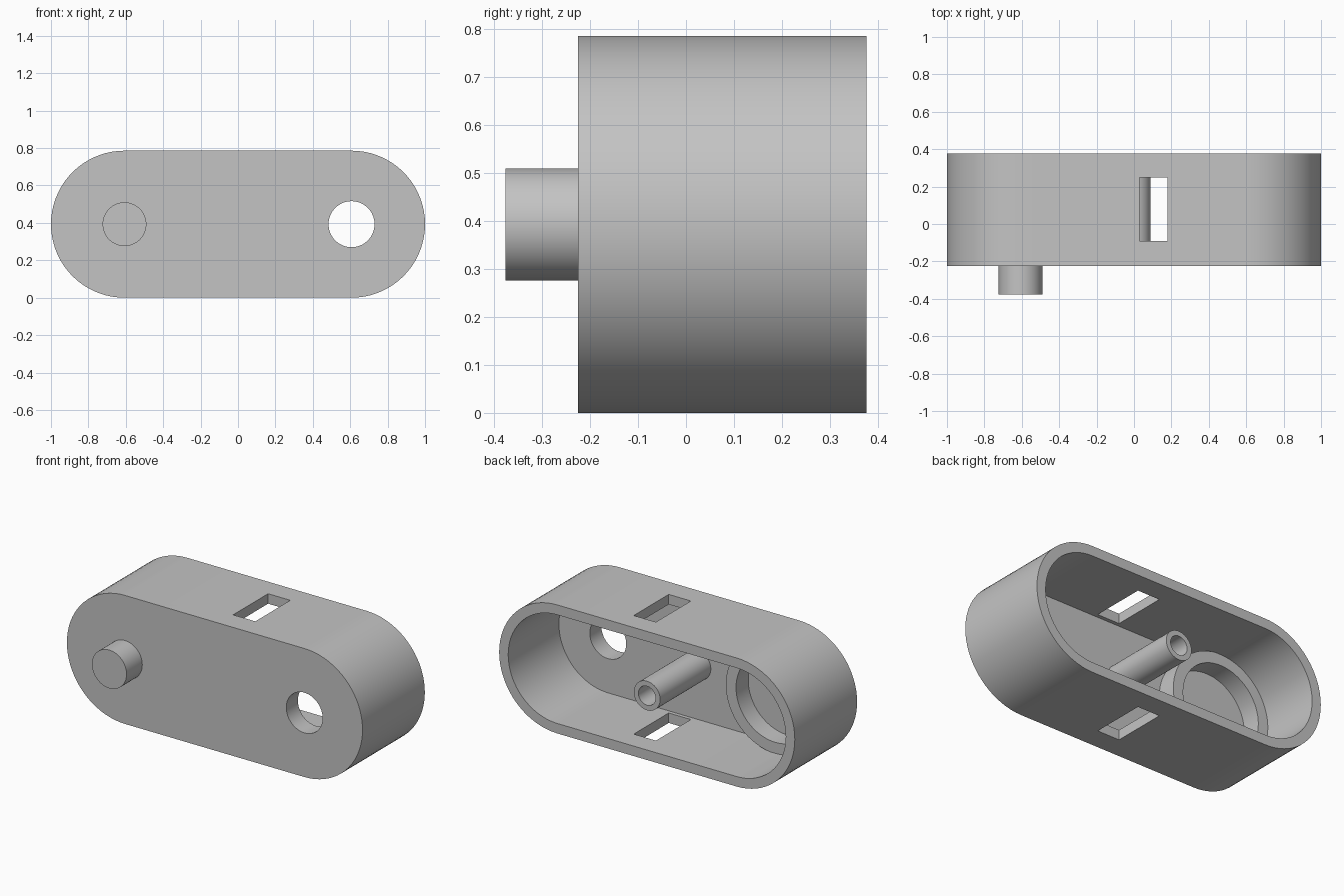
import bpy, bmesh
from math import sin, cos, pi, radians

cube = bpy.data.objects.get("Cube")
if cube:
    bpy.data.objects.remove(cube, do_unlink=True)

# Main dimensions
END_X, MID_Z = 0.607, 0.393
OUTER_R, INNER_R = 0.393, 0.332
FRONT, FLOOR, BACK = -0.225, -0.113, 0.377

grey = bpy.data.materials.new("plain_grey")
grey.use_nodes = True
grey.diffuse_color = (0.55, 0.55, 0.55, 1)
grey.node_tree.nodes["Principled BSDF"].inputs["Base Color"].default_value = (0.55, 0.55, 0.55, 1)


def capsule(half, r, n=36):
    """Outline in x and z: two half circles joined by straight sides."""
    points = []
    for side in (1, -1):
        for i in range(n + 1):
            a = -pi / 2 + pi * i / n
            points.append((side * (half + r * cos(a)), MID_Z + side * r * sin(a)))
    return points


def circle(x, r, n=64):
    return [(x + r * cos(2 * pi * i / n), MID_Z + r * sin(2 * pi * i / n)) for i in range(n)]


def prism(name, outline, y0, y1):
    """Extrude an outline along y."""
    bm = bmesh.new()
    face = bm.faces.new([bm.verts.new((x, y0, z)) for x, z in outline])
    extruded = bmesh.ops.extrude_face_region(bm, geom=[face])["geom"]
    moved = [v for v in extruded if isinstance(v, bmesh.types.BMVert)]
    bmesh.ops.translate(bm, vec=(0, y1 - y0, 0), verts=moved)
    bmesh.ops.recalc_face_normals(bm, faces=bm.faces)
    mesh = bpy.data.meshes.new(name)
    bm.to_mesh(mesh)
    bm.free()
    mesh.materials.append(grey)
    ob = bpy.data.objects.new(name, mesh)
    bpy.context.collection.objects.link(ob)
    return ob


def activate(ob):
    bpy.ops.object.select_all(action="DESELECT")
    ob.select_set(True)
    bpy.context.view_layer.objects.active = ob


def cut(ob, cutter):
    """Subtract the cutter, then discard it."""
    cutter.hide_render = True
    mod = ob.modifiers.new("cut", "BOOLEAN")
    mod.operation, mod.solver, mod.object = "DIFFERENCE", "EXACT", cutter
    activate(ob)
    bpy.ops.object.modifier_apply(modifier=mod.name)
    bpy.data.objects.remove(cutter, do_unlink=True)


# Housing: open at the back, with a round hole and slots through top and bottom
housing = prism("housing", capsule(END_X, OUTER_R), FRONT, BACK)
cut(housing, prism("cavity_cutter", capsule(END_X, INNER_R), FLOOR, BACK + 0.1))
cut(housing, prism("hole_cutter", circle(END_X, 0.123), FRONT - 0.1, FLOOR + 0.1))
slot = [(0.03, -0.1), (0.18, -0.1), (0.18, 0.9), (0.03, 0.9)]
cut(housing, prism("slot_cutter", slot, -0.09, 0.248))

# Front pin
pin = prism("front_pin", circle(-END_X, 0.117), -0.377, FRONT + 0.02)

# Central hollow post, flush with the rim
post = prism("centre_post", circle(0, 0.089), FLOOR - 0.02, BACK)
cut(post, prism("bore_cutter", circle(0, 0.058), FLOOR, BACK + 0.1))

# Raised ring behind the pin
ring = prism("floor_ring", circle(-END_X, INNER_R + 0.002), FLOOR - 0.02, 0.005)
cut(ring, prism("ring_cutter", circle(-END_X, 0.265), FLOOR - 0.1, 0.1))

for ob in (housing, pin, post, ring):
    activate(ob)
    bpy.ops.object.shade_smooth_by_angle(angle=radians(30))
